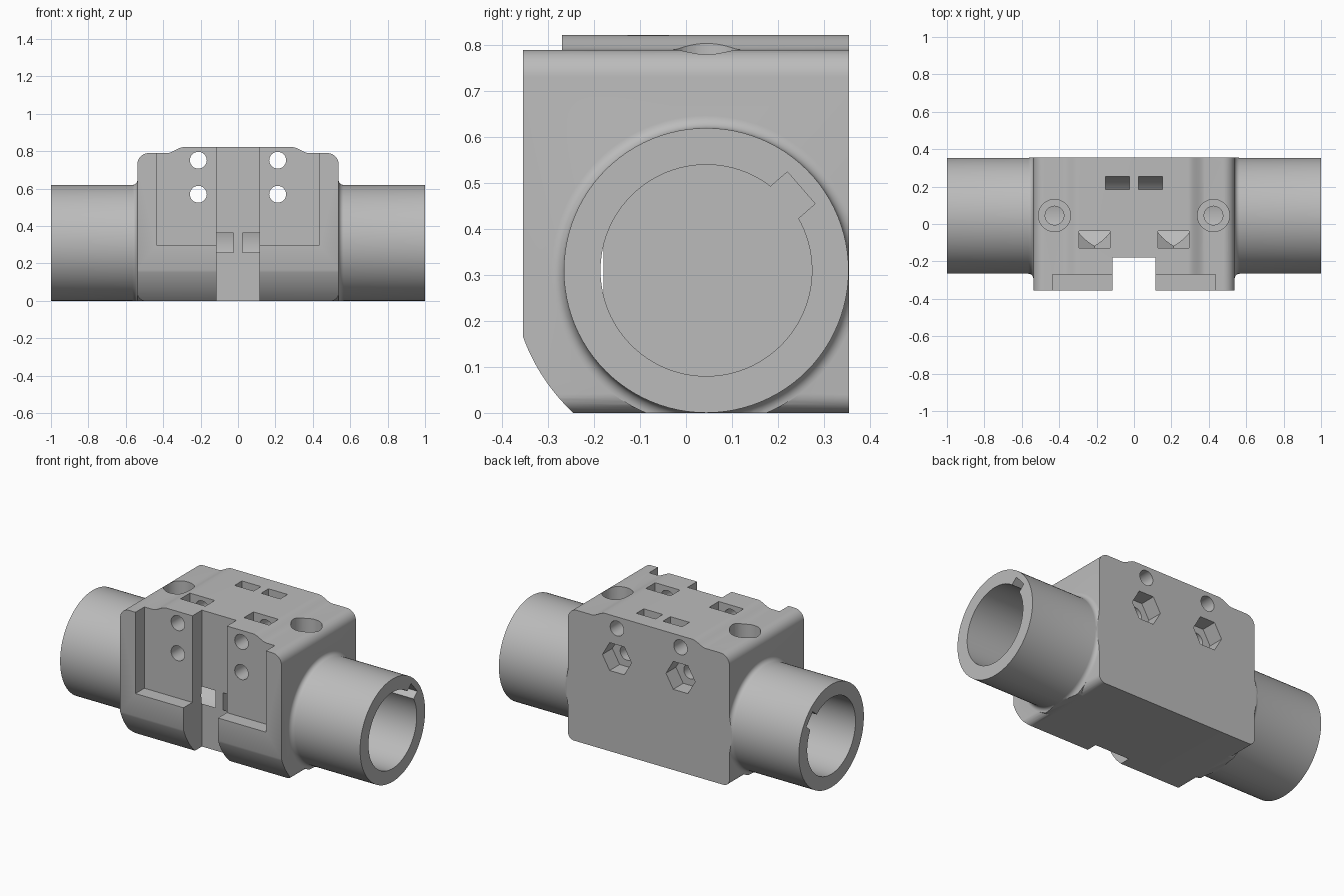
import bpy, bmesh
from math import sin, cos, pi, radians
from mathutils import Matrix, Vector

if "Cube" in bpy.data.objects:
    bpy.data.objects.remove(bpy.data.objects["Cube"])

grey = bpy.data.materials.new("plain grey")
grey.use_nodes = True
colour = (0.5, 0.5, 0.5, 1)
grey.diffuse_color = colour
grey.node_tree.nodes["Principled BSDF"].inputs["Base Color"].default_value = colour

AXIS_Y, AXIS_Z = 0.044, 0.31     # tube axis, running along x
TUBE_R, BORE_R = 0.3098, 0.23
BLOCK_X, BLOCK_Y = 0.538, 0.355


def finish(name, bm):
    bmesh.ops.recalc_face_normals(bm, faces=bm.faces)
    mesh = bpy.data.meshes.new(name)
    bm.to_mesh(mesh)
    bm.free()
    mesh.materials.append(grey)
    ob = bpy.data.objects.new(name, mesh)
    bpy.context.collection.objects.link(ob)
    return ob


def box(name, x0, x1, y0, y1, z0, z1):
    bm = bmesh.new()
    bmesh.ops.create_cube(bm, size=1)
    bmesh.ops.scale(bm, vec=(x1 - x0, y1 - y0, z1 - z0), verts=bm.verts)
    bmesh.ops.translate(bm, vec=((x0 + x1) / 2, (y0 + y1) / 2, (z0 + z1) / 2), verts=bm.verts)
    return finish(name, bm)


def prism(name, points, axis, start, end):
    """Extrude a 2D outline along x, y or z."""
    place = {"x": lambda u, v: (start, u, v),
             "y": lambda u, v: (u, start, v),
             "z": lambda u, v: (u, v, start)}[axis]
    bm = bmesh.new()
    face = bm.faces.new([bm.verts.new(place(u, v)) for u, v in points])
    new = bmesh.ops.extrude_face_region(bm, geom=[face])["geom"]
    shift = Vector([(end - start) * (axis == a) for a in "xyz"])
    bmesh.ops.translate(bm, vec=shift, verts=[g for g in new if isinstance(g, bmesh.types.BMVert)])
    return finish(name, bm)


def arc(u, v, r, a0, a1, steps):
    angles = [radians(a0 + (a1 - a0) * i / steps) for i in range(steps + 1)]
    return [(u + r * cos(a), v + r * sin(a)) for a in angles]


def ring(u, v, r, sides=48, turn=0):
    return arc(u, v, r, turn, turn + 360, sides)[:-1]


def combine(target, other, operation):
    mod = target.modifiers.new("combine", "BOOLEAN")
    mod.operation, mod.object, mod.solver = operation, other, "EXACT"
    bpy.context.view_layer.objects.active = target
    bpy.ops.object.modifier_apply(modifier=mod.name)
    bpy.data.objects.remove(other)


# Block: front outline with rounded corners and a raised crown
half = arc(BLOCK_X - 0.04, 0.04, 0.04, -90, 0, 8)
half += arc(BLOCK_X - 0.06, 0.73, 0.06, 0, 90, 10)
for i in range(13):
    t = i / 12
    half.append((0.38 - 0.09 * t, 0.79 + 0.032 * t * t * (3 - 2 * t)))
outline = half + [(-u, v) for u, v in reversed(half)]
body = prism("clamp_body", outline, "y", -BLOCK_Y, BLOCK_Y)

# Curved relief along the lower front edge
side = arc(AXIS_Y, AXIS_Z, 0.424, 200, 227, 14)
side = [(-0.355, 1.0)] + [(max(u, -0.355), v) for u, v in side]
side += [(side[-1][0], -0.1), (0.4, -0.1), (0.4, 1.0)]
combine(body, prism("side_trim", side, "x", -1, 1), "INTERSECT")

# Tubes with a flared fillet where they leave the block
flare = 0.027
lathe = [(1.0, TUBE_R)] + [(BLOCK_X + flare - a, TUBE_R + flare - b)
                          for a, b in arc(0, 0, flare, 90, 0, 6)]
lathe += [(0.4, TUBE_R + flare)]
lathe = lathe + [(-x, r) for x, r in reversed(lathe)]
bm = bmesh.new()
loops = [[bm.verts.new((x, u, v)) for u, v in ring(AXIS_Y, AXIS_Z, r, 96)] for x, r in lathe]
for a, b in zip(loops, loops[1:]):
    for i in range(96):
        j = (i + 1) % 96
        bm.faces.new((a[i], a[j], b[j], b[i]))
bm.faces.new(loops[0])
bm.faces.new(loops[-1])
tube = finish("tube", bm)
combine(tube, box("tube_trim", -2, 2, -1, BLOCK_Y - 0.0004, 0.0002, 2), "INTERSECT")
combine(body, tube, "UNION")

# Front pocket and central slot
combine(body, box("front_pocket", -0.435, 0.435, -1, -0.27, 0.3, 1), "DIFFERENCE")
combine(body, box("centre_slot", -0.115, 0.115, -1, -0.18, -1, 1), "DIFFERENCE")

for s in (-1, 1):
    # Blind bore with a square keyway
    bore = prism("bore", ring(AXIS_Y, AXIS_Z, BORE_R, 96), "x", s * 0.025, s * 1.1)
    combine(body, bore, "DIFFERENCE")
    key = box("keyway", min(s * 0.025, s * 1.1), max(s * 0.025, s * 1.1), 0.15, 0.274, -0.046, 0.046)
    turn = Matrix.Translation((0, AXIS_Y, AXIS_Z)) @ Matrix.Rotation(radians(41), 4, "X")
    key.data.transform(turn)
    combine(body, key, "DIFFERENCE")

    # Counterbored screw holes from the top
    cx = s * 0.425
    combine(body, prism("screw_head", ring(cx, 0.045, 0.086), "z", 0.66, 1), "DIFFERENCE")
    combine(body, prism("screw_shank", ring(cx, 0.045, 0.05), "z", 0.4, 1), "DIFFERENCE")

    # Through holes from front to back, with a hexagonal recess behind
    hx = s * 0.212
    for z in (0.57, 0.752):
        combine(body, prism("cross_hole", ring(hx, z, 0.045, 32), "y", -1, 1), "DIFFERENCE")
    combine(body, prism("hex_recess", ring(hx, 0.57, 0.097, 6), "y", 0.26, 1), "DIFFERENCE")

    # Nut slot from the top with a pointed floor
    slot = [(hx - 0.083, 1), (hx - 0.083, 0.522), (hx, 0.474), (hx + 0.083, 0.522), (hx + 0.083, 1)]
    combine(body, prism("nut_slot", slot, "y", -0.127, -0.037), "DIFFERENCE")

    # Narrow windows down into the bore
    x0, x1 = sorted((s * 0.025, s * 0.152))
    combine(body, box("top_window", x0, x1, 0.185, 0.255, 0.35, 1), "DIFFERENCE")

bpy.ops.object.select_all(action="DESELECT")
body.select_set(True)
bpy.context.view_layer.objects.active = body
bpy.ops.object.shade_smooth_by_angle(angle=radians(25))
